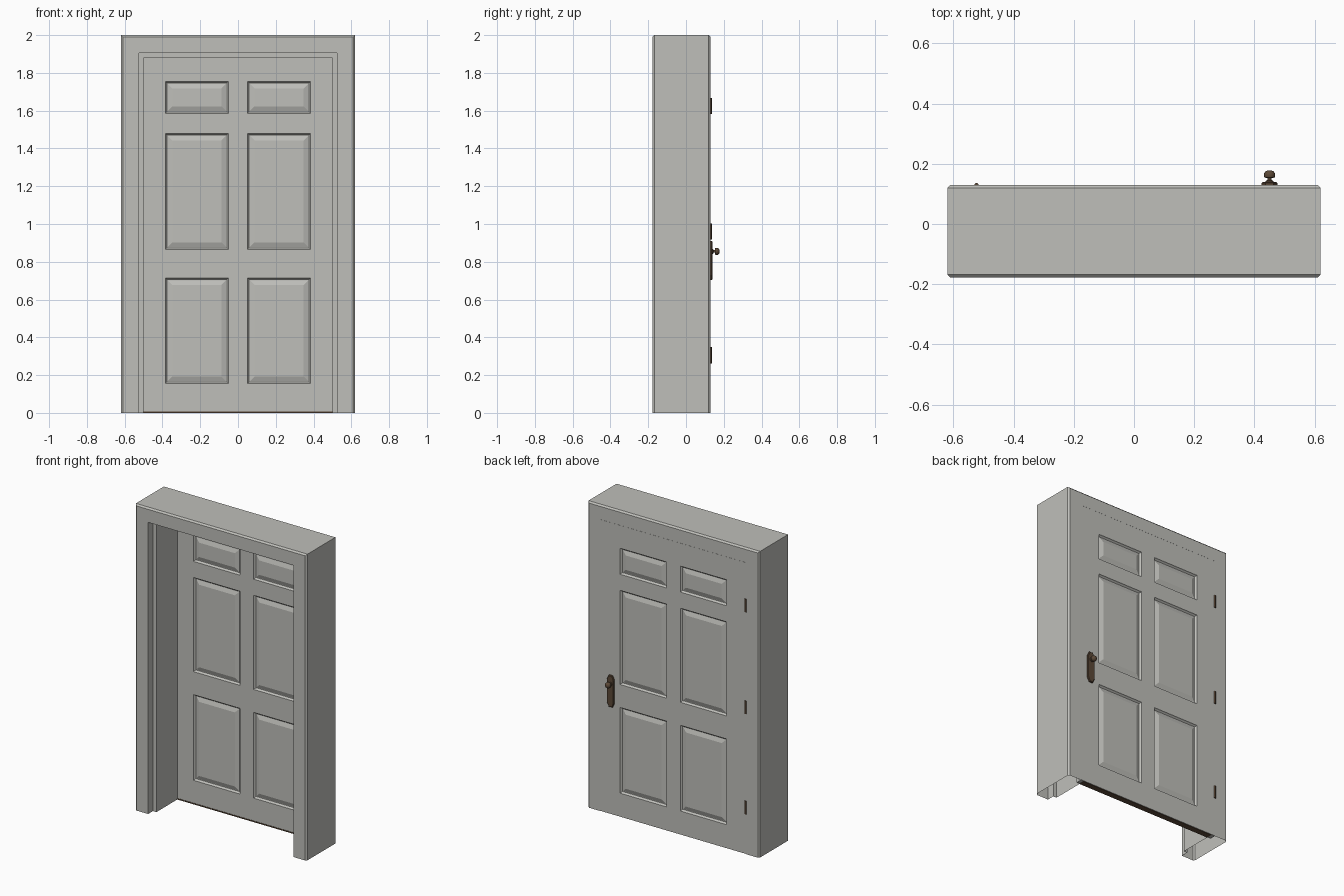
import bpy, bmesh, math
from mathutils import Matrix

if "Cube" in bpy.data.objects:
    bpy.data.objects.remove(bpy.data.objects["Cube"])


def material(name, rgb):
    m = bpy.data.materials.new(name)
    m.diffuse_color = (*rgb, 1)
    m.use_nodes = True
    m.node_tree.nodes["Principled BSDF"].inputs["Base Color"].default_value = m.diffuse_color
    return m


paint = material("warm grey paint", (0.52, 0.52, 0.49))
bronze = material("aged bronze", (0.105, 0.065, 0.038))


def finish(bm, name, mat, smooth=False):
    bmesh.ops.remove_doubles(bm, verts=bm.verts, dist=1e-5)
    bmesh.ops.recalc_face_normals(bm, faces=bm.faces)
    me = bpy.data.meshes.new(name)
    bm.to_mesh(me)
    bm.free()
    me.materials.append(mat)
    ob = bpy.data.objects.new(name, me)
    bpy.context.collection.objects.link(ob)
    if smooth:
        bpy.ops.object.select_all(action='DESELECT')
        bpy.context.view_layer.objects.active = ob
        ob.select_set(True)
        bpy.ops.object.shade_smooth_by_angle(angle=math.radians(40))
    return ob


def box(name, lo, hi, mat):
    bm = bmesh.new()
    size = [b - a for a, b in zip(lo, hi)]
    mid = [(a + b) / 2 for a, b in zip(lo, hi)]
    bmesh.ops.create_cube(bm, size=1, matrix=Matrix.Translation(mid) @ Matrix.Diagonal((*size, 1)))
    return finish(bm, name, mat)


# Door frame: mitred sweep of a profile (distance from centre, depth), open at the floor
profile = [(.525, -.178), (.61, -.178), (.62, -.168), (.62, .12), (.61, .13),
           (.525, .13), (.525, .09), (.5, .09), (.5, -.128), (.525, -.128)]
bm = bmesh.new()
rows = [[bm.verts.new(p) for p in ((-u, y, 0), (-u, y, u + 1.38), (u, y, u + 1.38), (u, y, 0))]
        for u, y in profile]
for i, a in enumerate(rows):
    b = rows[(i + 1) % len(rows)]
    for k in range(3):
        bm.faces.new((a[k], a[k + 1], b[k + 1], b[k]))
finish(bm, "door_frame", paint)

# Door leaf: grid of stiles and rails with six raised panels on both sides
xs = [-.5245, -.385, -.05, .05, .385, .5245]
zs = [.002, .155, .715, .865, 1.48, 1.585, 1.755, 1.9045]
rings = [(0, 0), (.003, .005), (.009, .012), (.013, .012), (.038, .003)]
FRONT, BACK = .09, .13
bm = bmesh.new()


def rect(x0, x1, z0, z1, y):
    return [bm.verts.new(p) for p in ((x0, y, z0), (x1, y, z0), (x1, y, z1), (x0, y, z1))]


for y, inward in ((FRONT, 1), (BACK, -1)):
    for i in range(5):
        for j in range(7):
            x0, x1, z0, z1 = xs[i], xs[i + 1], zs[j], zs[j + 1]
            last = rect(x0, x1, z0, z1, y)
            if i in (1, 3) and j in (1, 3, 5):
                for inset, depth in rings[1:]:
                    new = rect(x0 + inset, x1 - inset, z0 + inset, z1 - inset, y + inward * depth)
                    for k in range(4):
                        n = (k + 1) % 4
                        bm.faces.new((last[k], last[n], new[n], new[k]))
                    last = new
            bm.faces.new(last)
bmesh.ops.remove_doubles(bm, verts=bm.verts, dist=1e-5)
bmesh.ops.bridge_loops(bm, edges=[e for e in bm.edges if e.is_boundary])
finish(bm, "door_leaf", paint)

# Bottom sweep strip
box("bottom_sweep", (-.5, .087, 0), (.5, .127, .007), bronze)

# Hinge knuckles
for n, z in enumerate((.305, .96, 1.625)):
    bm = bmesh.new()
    bmesh.ops.create_cone(bm, cap_ends=True, segments=12, radius1=.007, radius2=.007, depth=.085,
                          matrix=Matrix.Translation((-.523, .1295, z)))
    finish(bm, f"hinge_{n + 1}", bronze, True)

# Handle plate with clipped ends
bm = bmesh.new()
outline = [(-.013, .703), (.013, .703), (.026, .73), (.026, .883), (.013, .91),
           (-.013, .91), (-.026, .883), (-.026, .73)]
loops = []
for y, s in ((.129, 1), (.136, 1), (.140, .85)):
    loops.append([bm.verts.new((.45 + x * s, y, .8065 + (z - .8065) * (1 - (1 - s) * .25)))
                  for x, z in outline])
for a, b in zip(loops, loops[1:]):
    for k in range(8):
        bm.faces.new((a[k], a[(k + 1) % 8], b[(k + 1) % 8], b[k]))
bm.faces.new(loops[0])
bm.faces.new(loops[-1])
finish(bm, "handle_plate", bronze)

# Knob: turned profile (radius, depth) around the y axis
turned = [(.013, .139), (.013, .143), (.007, .146), (.007, .153), (.017, .154), (.019, .160),
          (.018, .168), (.013, .175), (.006, .178), (0, .1783)]
bm = bmesh.new()
vs = [bm.verts.new((.45 + r, y, .855)) for r, y in turned]
es = [bm.edges.new(p) for p in zip(vs, vs[1:])]
bmesh.ops.spin(bm, geom=vs + es, cent=(.45, 0, .855), axis=(0, 1, 0),
               angle=math.tau, steps=16, use_duplicate=False)
finish(bm, "knob", bronze, True)
